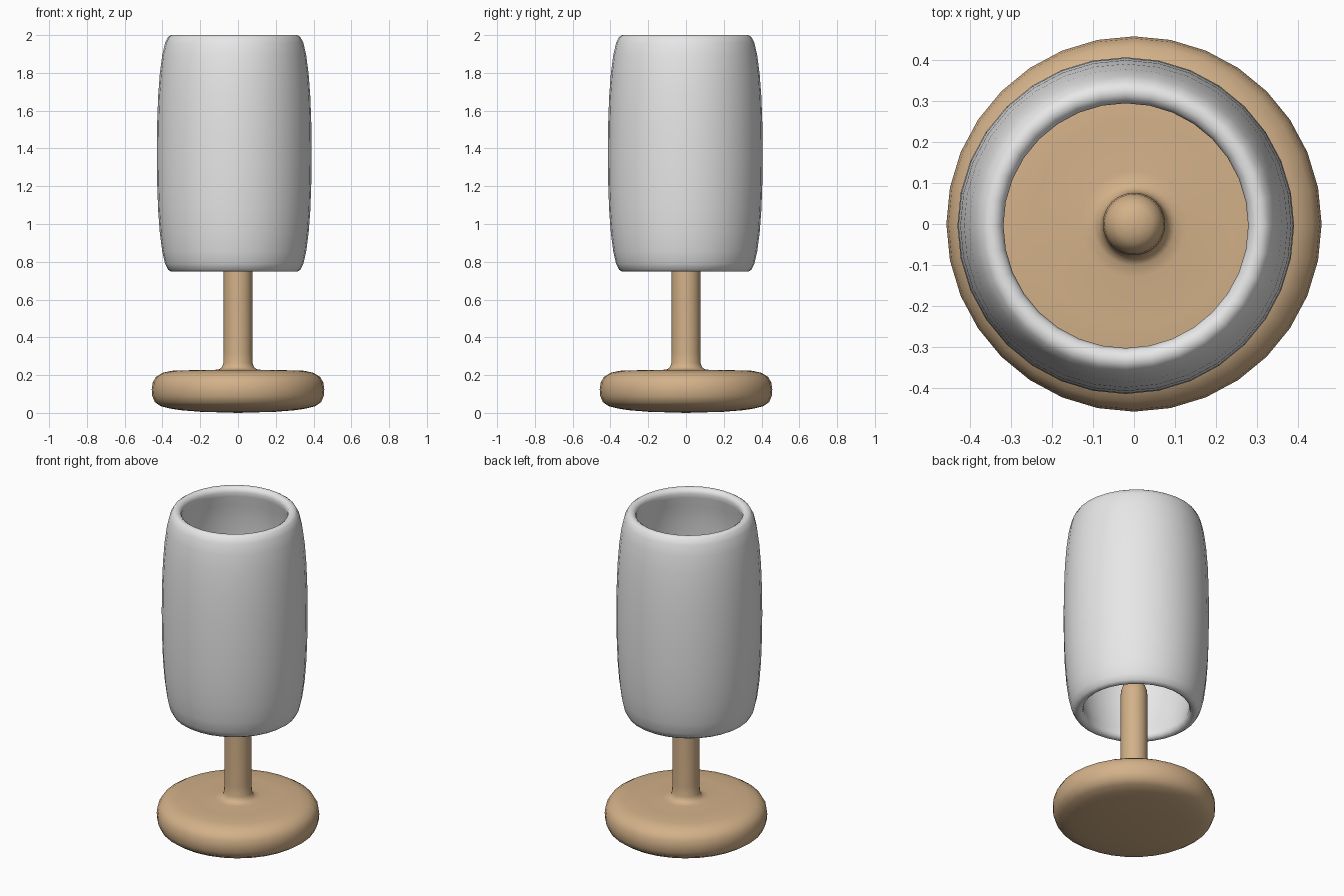
import bpy, bmesh, math

if "Cube" in bpy.data.objects:
    bpy.data.objects.remove(bpy.data.objects["Cube"])


def material(name, rgb):
    m = bpy.data.materials.new(name)
    m.diffuse_color = (*rgb, 1)
    m.use_nodes = True
    m.node_tree.nodes["Principled BSDF"].inputs["Base Color"].default_value = m.diffuse_color
    return m


def lathe(name, profile, mat, centre=(0, 0), closed=False, n=32):
    """Revolve (radius, height) points about a vertical axis."""
    bm = bmesh.new()
    rings = []
    for r, z in profile:
        if r == 0:
            rings.append([bm.verts.new((0, 0, z))] * n)
        else:
            rings.append([bm.verts.new((r * math.cos(2 * math.pi * i / n),
                                        r * math.sin(2 * math.pi * i / n), z))
                          for i in range(n)])
    pairs = list(zip(rings, rings[1:]))
    if closed:
        pairs.append((rings[-1], rings[0]))
    for a, b in pairs:
        for i in range(n):
            j = (i + 1) % n
            quad = list(dict.fromkeys((a[i], a[j], b[j], b[i])))
            bm.faces.new(quad)
    bmesh.ops.recalc_face_normals(bm, faces=bm.faces)
    for f in bm.faces:
        f.smooth = True
    me = bpy.data.meshes.new(name)
    bm.to_mesh(me)
    bm.free()
    me.materials.append(mat)
    ob = bpy.data.objects.new(name, me)
    ob.location = (*centre, 0)
    bpy.context.collection.objects.link(ob)
    return ob


wood = material("light wood", (0.65, 0.44, 0.25))
white = material("off white", (0.8, 0.8, 0.8))

# Rounded foot flowing into the stem, which ends in a dome inside the shade
lathe("base_and_stem", [
    (0, 0.0), (0.2, 0.006), (0.3, 0.014), (0.36, 0.023), (0.41, 0.036),
    (0.44, 0.057), (0.454, 0.09), (0.457, 0.125), (0.452, 0.16), (0.435, 0.19),
    (0.40, 0.212), (0.35, 0.223), (0.25, 0.226), (0.13, 0.227), (0.1, 0.231),
    (0.085, 0.242), (0.078, 0.262), (0.076, 0.32), (0.076, 0.6),
    (0.076, 0.84), (0.073, 0.875), (0.063, 0.905), (0.045, 0.922),
    (0.022, 0.93), (0, 0.932)], wood)

# Barrel shaped shade, open at both ends, with thick rolled rims
half = [(0.41, 0), (0.408, 0.16), (0.403, 0.3), (0.394, 0.42), (0.381, 0.52),
        (0.366, 0.585), (0.35, 0.616), (0.335, 0.626), (0.318, 0.625),
        (0.304, 0.615), (0.298, 0.597), (0.302, 0.57), (0.317, 0.51),
        (0.335, 0.4), (0.345, 0.26), (0.35, 0)]
mid = 1.374
upper = [(r, mid + h) for r, h in half]
lower = [(r, mid - h) for r, h in reversed(half[1:-1])]
lathe("shade", upper + lower, white, centre=(-0.02, -0.004), closed=True)
